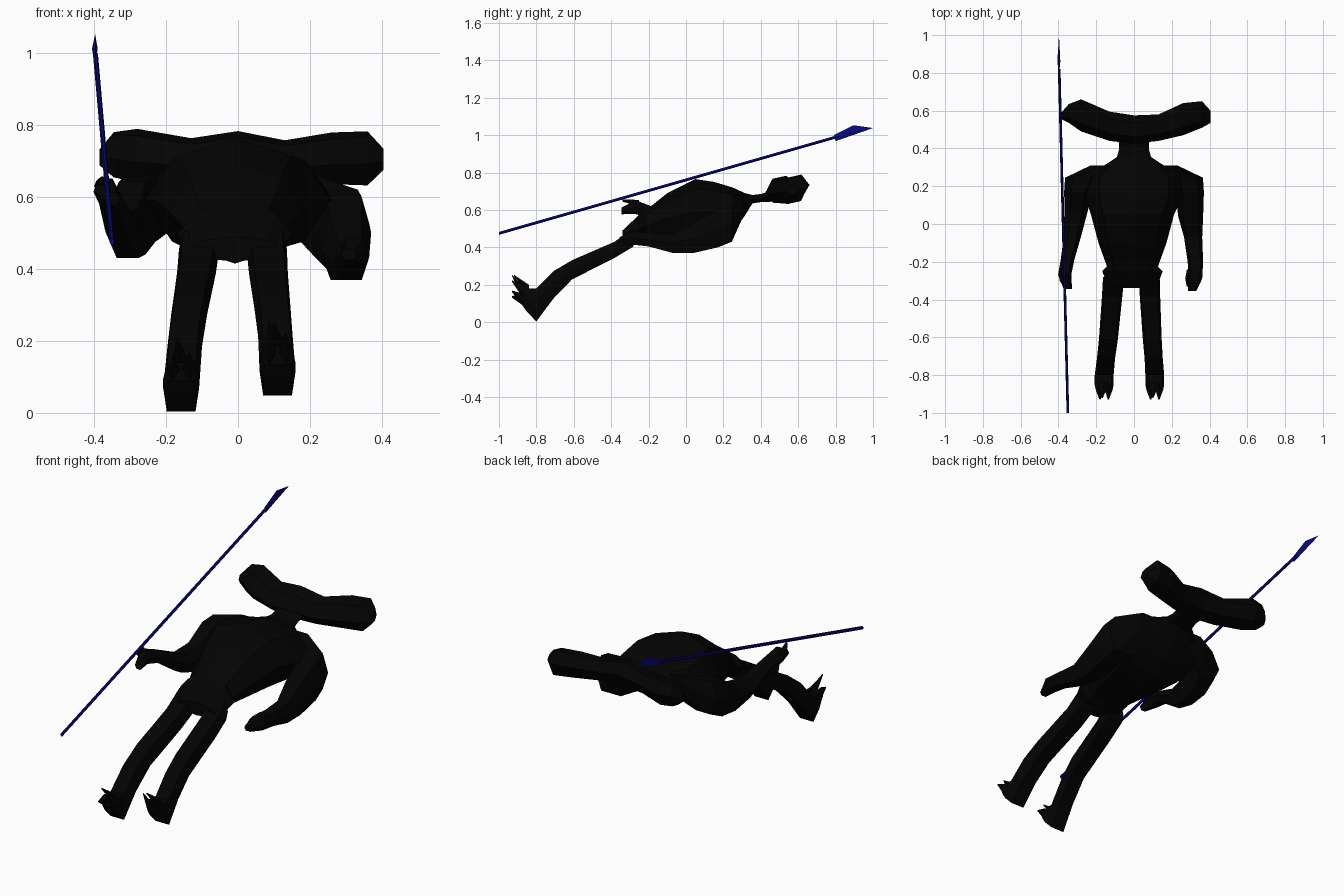
import bpy, bmesh
from math import cos, sin, pi
from mathutils import Vector


def material(name, rgb):
    m = bpy.data.materials.new(name)
    m.diffuse_color = (*rgb, 1)
    return m


BLACK = material("black_hide", (0.001, 0.001, 0.001))
NAVY = material("navy_metal", (0.003, 0.003, 0.2))


def finish(name, bm, mat):
    bmesh.ops.recalc_face_normals(bm, faces=bm.faces)
    me = bpy.data.meshes.new(name)
    bm.to_mesh(me)
    bm.free()
    me.materials.append(mat)
    ob = bpy.data.objects.new(name, me)
    bpy.context.collection.objects.link(ob)
    return ob


def loft(name, sections, sides=6, axis="y", mat=BLACK, boxy=1.0, shear=0.0):
    """Skin elliptical rings: (x, y, z, horizontal radius, vertical radius).
    boxy widens the flat top and bottom, shear tilts each ring."""
    bm = bmesh.new()
    rings = []
    for x, y, z, rh, rv in sections:
        ring = []
        for i in range(sides):
            a = 2 * pi * i / sides
            h, v = rh * cos(a), rv * sin(a)
            if sides == 6:
                v /= sin(pi / 3)
                if abs(v) > 1e-6:
                    h *= boxy
            v += shear * h
            off = (h, 0, v) if axis == "y" else (0, h, v)
            ring.append(bm.verts.new(Vector((x, y, z)) + Vector(off)))
        rings.append(ring)
    for a, b in zip(rings, rings[1:]):
        for i in range(sides):
            j = (i + 1) % sides
            bm.faces.new((a[i], a[j], b[j], b[i]))
    bm.faces.new(rings[0])
    bm.faces.new(rings[-1])
    return finish(name, bm, mat)


# Torso and neck, from head to pelvis: y, top z, bottom z, half width
profile = [(0.48, .71, .645, .085), (0.40, .685, .642, .078), (0.355, .68, .635, .09),
           (0.315, .69, .57, .15), (0.25, .72, .48, .26), (0.15, .75, .43, .26),
           (0.05, .765, .415, .22), (-0.10, .69, .42, .18), (-0.225, .59, .425, .135),
           (-0.25, .575, .42, .16), (-0.34, .49, .42, .125)]
loft("torso", [(-0.008 if y < 0.1 else 0, y, (t + b) / 2, r, (t - b) / 2)
               for y, t, b, r in profile], 8)

# Hammer-shaped head along x: x, front y, back y, low z, high z
hammer = [(-.385, .555, .59, .69, .73), (-.345, .535, .635, .66, .775), (-.28, .49, .66, .65, .78),
          (-.13, .44, .595, .65, .755), (0, .425, .575, .648, .775), (.13, .44, .58, .645, .75),
          (.26, .47, .64, .645, .77), (.36, .51, .65, .64, .775), (.405, .535, .60, .68, .73)]
loft("head", [(x, (a + b) / 2, (c + d) / 2, (b - a) / 2, (d - c) / 2)
              for x, a, b, c, d in hammer], 6, "x", shear=.22)

# Arms, from shoulder to fingertips
loft("free_arm", [(.14, .31, .62, .09, .045), (.275, .245, .525, .09, .095),
                  (.295, .17, .50, .075, .10), (.30, .04, .45, .066, .08),
                  (.313, -.07, .42, .048, .05), (.325, -.20, .44, .041, .035),
                  (.325, -.29, .45, .036, .035), (.308, -.355, .44, .022, .015)], boxy=1.3)
loft("free_thumb", [(.30, -.24, .46, .02, .022), (.285, -.29, .455, .014, .016),
                    (.283, -.33, .44, .004, .004)], 4)
loft("spear_arm", [(-.14, .31, .62, .09, .045), (-.275, .245, .565, .09, .09),
                   (-.295, .17, .54, .075, .10), (-.307, .06, .50, .06, .07),
                   (-.323, -.05, .51, .047, .05), (-.352, -.19, .59, .036, .032),
                   (-.367, -.27, .615, .035, .037), (-.35, -.345, .595, .022, .018)])
loft("spear_thumb", [(-.385, -.25, .63, .015, .022), (-.38, -.30, .645, .014, .012),
                     (-.36, -.34, .65, .005, .005)], 4)

# Legs with two-toed feet
for label, hip, foot, drop, tip in (("left", -.108, -.158, 0, .165),
                                    ("right", .08, .11, .045, .25)):
    d = foot - hip
    loft(label + "_leg", [(hip, -.28, .455, .056, .05),
                          (hip + d * .15, -.38, .388, .054, .043),
                          (hip + d * .55, -.61, .275 + drop * .2, .05, .047),
                          (hip + d * .8, -.71, .185 + drop * .6, .048, .06),
                          (foot, -.80, .07 + drop, .05, .066),
                          (foot, -.85, .095 + drop, .05, .04),
                          (foot, -.875, .115 + drop, .045, .025)], boxy=1.6)
    for k, s in enumerate((-1, 1)):
        top = tip if k == (drop == 0) else tip - .03
        loft(f"{label}_toe_{k + 1}", [(foot + s * .022, -.84, .10 + drop, .022, .04),
                                      (foot + s * .024, -.88, .125 + drop, .02, .03),
                                      (foot + s * .022, -.93, top, .003, .004)], 4)
    loft(label + "_spur", [(foot, -.84, .13 + drop, .028, .025),
                           (foot - .01, -.92, .205 + drop, .003, .004)], 4)

# Spear shaft
loft("spear_shaft", [(-.35, -1, .475, .007, .008), (-.396, .82, .995, .007, .008)], 6, mat=NAVY)

# Flat spear blade: outline in the yz plane with a thick middle
bm = bmesh.new()
rim = [bm.verts.new((-.397, y, z)) for y, z in
       ((.79, 1.0), (.895, 1.053), (1.0, 1.038), (.80, .968))]
for s in (-1, 1):
    mid = bm.verts.new((-.398 + s * .008, .86, 1.012))
    for i in range(4):
        bm.faces.new((rim[i], rim[(i + 1) % 4], mid))
finish("spear_blade", bm, NAVY)
